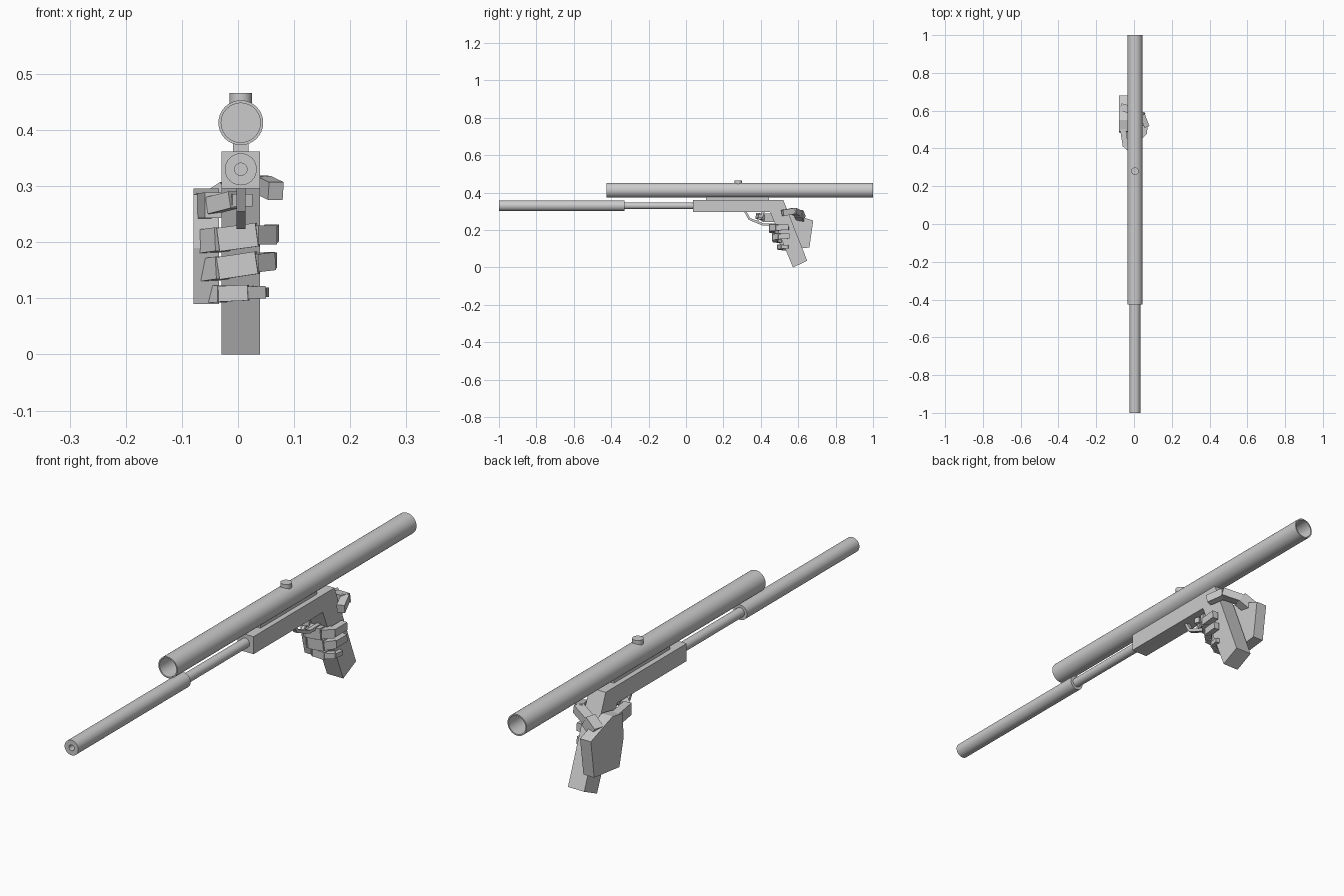
import bpy, bmesh, math
from mathutils import Vector, Matrix

if "Cube" in bpy.data.objects:
    bpy.data.objects.remove(bpy.data.objects["Cube"])

CX = 0.005  # centre plane of the weapon


def finish(bm, name, smooth=False):
    bmesh.ops.recalc_face_normals(bm, faces=bm.faces)
    me = bpy.data.meshes.new(name)
    bm.to_mesh(me)
    bm.free()
    ob = bpy.data.objects.new(name, me)
    bpy.context.collection.objects.link(ob)
    if smooth:
        bpy.ops.object.select_all(action='DESELECT')
        ob.select_set(True)
        bpy.context.view_layer.objects.active = ob
        bpy.ops.object.shade_smooth_by_angle(angle=math.radians(35))
    return ob


def lathe_y(name, profile, z, n=32):
    """Revolve (radius, y) points around the y axis at height z."""
    bm = bmesh.new()
    rings = []
    for r, y in profile:
        if r == 0:
            rings.append([bm.verts.new((CX, y, z))] * n)
        else:
            rings.append([bm.verts.new((CX + r * math.cos(2 * math.pi * i / n), y,
                                        z + r * math.sin(2 * math.pi * i / n)))
                          for i in range(n)])
    for a, b in zip(rings, rings[1:]):
        for i in range(n):
            j = (i + 1) % n
            bm.faces.new(list(dict.fromkeys((a[i], a[j], b[j], b[i]))))
    return finish(bm, name, True)


def prism(name, pts, x0, x1):
    """Extrude a (y, z) outline from x0 to x1."""
    bm = bmesh.new()
    f = bm.faces.new([bm.verts.new((x0, y, z)) for y, z in pts])
    out = bmesh.ops.extrude_face_region(bm, geom=[f])
    bmesh.ops.translate(bm, vec=(x1 - x0, 0, 0),
                        verts=[v for v in out['geom'] if isinstance(v, bmesh.types.BMVert)])
    return finish(bm, name)


def finger(name, pts, sizes, up=(0, 0, 1)):
    """Chain of boxes between points; sizes are (height, thickness) per segment."""
    bm = bmesh.new()
    for p, q, (h, t) in zip(pts, pts[1:], sizes):
        p, q = Vector(p), Vector(q)
        d = (q - p).normalized()
        side = d.cross(Vector(up)).normalized()
        top = side.cross(d)
        m = Matrix((d * ((q - p).length + t * 0.3), side * t, top * h)).transposed().to_4x4()
        m.translation = (p + q) / 2
        bmesh.ops.create_cube(bm, size=1, matrix=m)
    return finish(bm, name)


# Scope tube with recessed lenses
lathe_y("scope", [(0, -0.33), (0.035, -0.33), (0.035, -0.425), (0.04, -0.425),
                  (0.04, 1.0), (0.035, 1.0), (0.035, 0.9), (0, 0.9)], 0.413)

# Suppressor with bore, stepping down to the barrel
lathe_y("suppressor_and_barrel", [(0, -0.93), (0.011, -0.93), (0.011, -1.0), (0.0285, -1.0),
                                  (0.0285, -0.33), (0.018, -0.33), (0.018, 0.05), (0, 0.05)], 0.33)

# Adjustment knob on the scope
bm = bmesh.new()
bmesh.ops.create_cone(bm, cap_ends=True, segments=24, radius1=0.02, radius2=0.02, depth=0.03,
                      matrix=Matrix.Translation((CX, 0.28, 0.451)))
finish(bm, "scope_knob", True)

# Frame with raked grip, and the scope mount
prism("frame_and_grip", [(0.037, 0.362), (0.52, 0.362), (0.648, 0.036), (0.572, 0.0),
                         (0.45, 0.296), (0.037, 0.296)], CX - 0.034, CX + 0.034)
prism("scope_mount", [(0.107, 0.358), (0.443, 0.358), (0.443, 0.382), (0.107, 0.382)],
      CX - 0.014, CX + 0.014)

# Trigger guard strip and trigger
prism("trigger_guard", [(0.31, 0.3), (0.335, 0.255), (0.41, 0.224), (0.48, 0.224), (0.48, 0.236),
                        (0.413, 0.236), (0.343, 0.264), (0.323, 0.3)], CX - 0.008, CX + 0.008)
prism("trigger", [(0.405, 0.3), (0.395, 0.27), (0.375, 0.25), (0.385, 0.248),
                  (0.41, 0.268), (0.422, 0.3)], CX - 0.006, CX + 0.006)

# Blocky hand: palm on the left side of the grip
prism("palm", [(0.68, 0.25), (0.66, 0.107), (0.51, 0.09), (0.485, 0.19), (0.49, 0.285), (0.55, 0.296)],
      -0.079, -0.034)

# Fingers wrapping the front of the grip
finger("index_finger", [(-0.06, 0.51, 0.265), (-0.045, 0.415, 0.266), (-0.01, 0.385, 0.275),
                        (0.02, 0.395, 0.275)],
       [(0.045, 0.03), (0.03, 0.025), (0.022, 0.02)])
finger("middle_finger", [(-0.06, 0.505, 0.201), (-0.03, 0.462, 0.205), (0.03, 0.458, 0.213),
                         (0.057, 0.485, 0.213), (0.06, 0.545, 0.216)],
       [(0.042, 0.034), (0.042, 0.03), (0.034, 0.028), (0.03, 0.025)])
finger("ring_finger", [(-0.058, 0.515, 0.15), (-0.03, 0.48, 0.154), (0.03, 0.474, 0.163),
                       (0.055, 0.498, 0.166), (0.058, 0.55, 0.168)],
       [(0.04, 0.032), (0.04, 0.028), (0.032, 0.026), (0.028, 0.022)])
finger("little_finger", [(-0.055, 0.53, 0.107), (-0.03, 0.505, 0.108), (0.015, 0.5, 0.11),
                         (0.042, 0.515, 0.111), (0.046, 0.545, 0.111)],
       [(0.03, 0.026), (0.028, 0.024), (0.022, 0.02), (0.017, 0.018)])

# Thumb crossing behind the grip
finger("thumb", [(-0.055, 0.615, 0.262), (-0.02, 0.605, 0.285), (0.045, 0.575, 0.302),
                 (0.066, 0.52, 0.292)],
       [(0.045, 0.04), (0.032, 0.036), (0.032, 0.028)])
